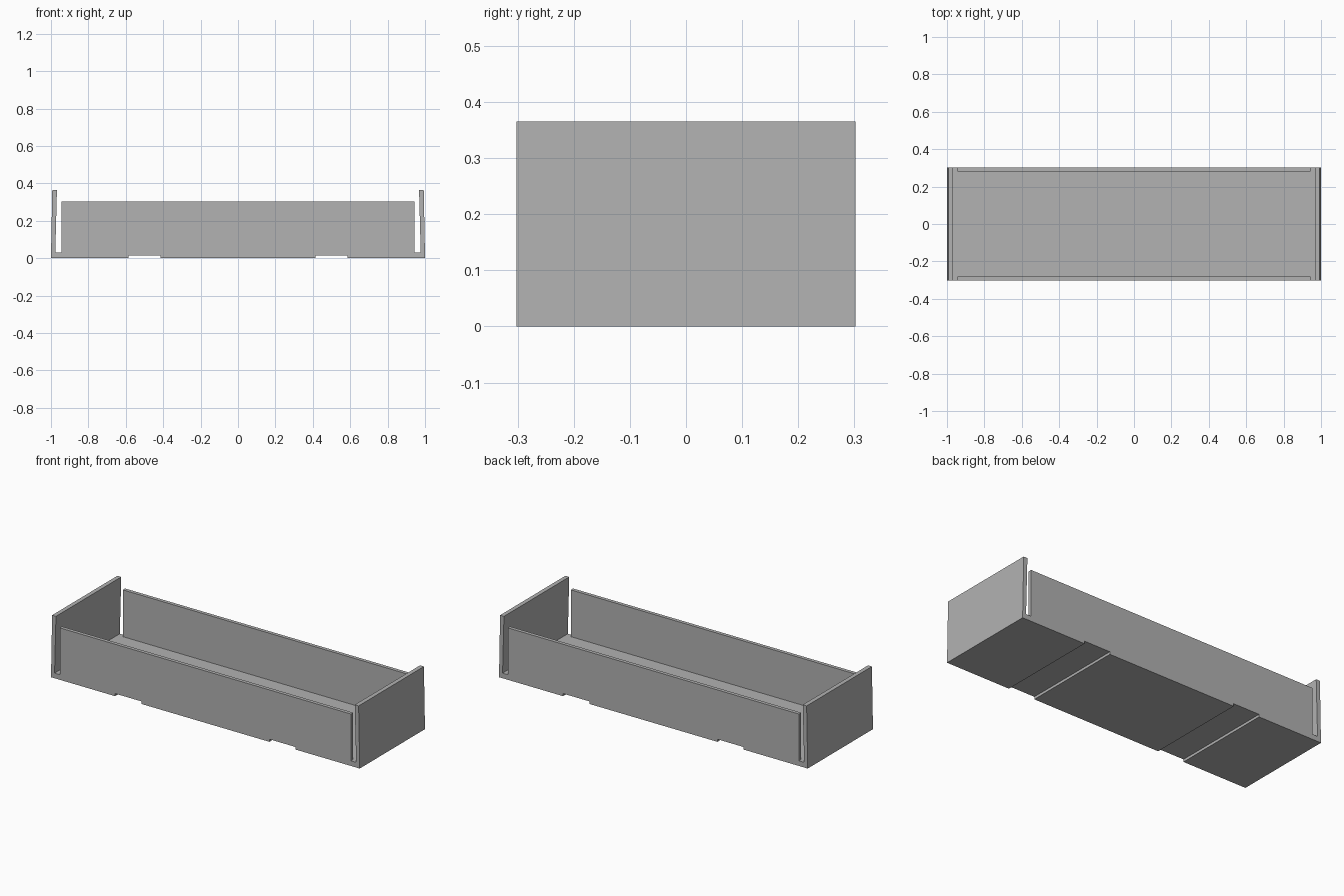
import bpy
import bmesh

default_cube = bpy.data.objects.get("Cube")
if default_cube:
    bpy.data.objects.remove(default_cube, do_unlink=True)

HALF_DEPTH = 0.302
FLOOR = 0.03
PANEL = 0.021

grey = bpy.data.materials.new("plain_grey")
grey.use_nodes = True
colour = (0.445, 0.445, 0.445, 1)
grey.diffuse_color = colour
grey.node_tree.nodes["Principled BSDF"].inputs["Base Color"].default_value = colour


def extrude_profile(name, points, y0, y1):
    """Extrude an (x, z) outline from y0 to y1."""
    bm = bmesh.new()
    face = bm.faces.new([bm.verts.new((x, y0, z)) for x, z in points])
    result = bmesh.ops.extrude_face_region(bm, geom=[face])
    moved = [g for g in result["geom"] if isinstance(g, bmesh.types.BMVert)]
    bmesh.ops.translate(bm, vec=(0, y1 - y0, 0), verts=moved)
    bmesh.ops.recalc_face_normals(bm, faces=bm.faces)
    mesh = bpy.data.meshes.new(name)
    bm.to_mesh(mesh)
    bm.free()
    mesh.materials.append(grey)
    obj = bpy.data.objects.new(name, mesh)
    bpy.context.collection.objects.link(obj)
    return obj


# Floor with two shallow grooves below and end walls leaning slightly inward
groove_in, groove_out, groove_top = 0.415, 0.585, 0.015
half = [
    (groove_in, 0), (groove_in, groove_top),
    (groove_out, groove_top), (groove_out, 0),
    (1, 0), (0.993, 0.365), (0.968, 0.365), (0.977, FLOOR),
]
outline = half + [(-x, z) for x, z in reversed(half)]
extrude_profile("floor_and_end_walls", outline, -HALF_DEPTH, HALF_DEPTH)

# Long side panels, leaving narrow slots beside the end walls
panel = [(-0.943, FLOOR), (0.943, FLOOR), (0.943, 0.304), (-0.943, 0.304)]
for name, side in (("front_panel", -1), ("back_panel", 1)):
    extrude_profile(name, panel, side * HALF_DEPTH, side * (HALF_DEPTH - PANEL))
